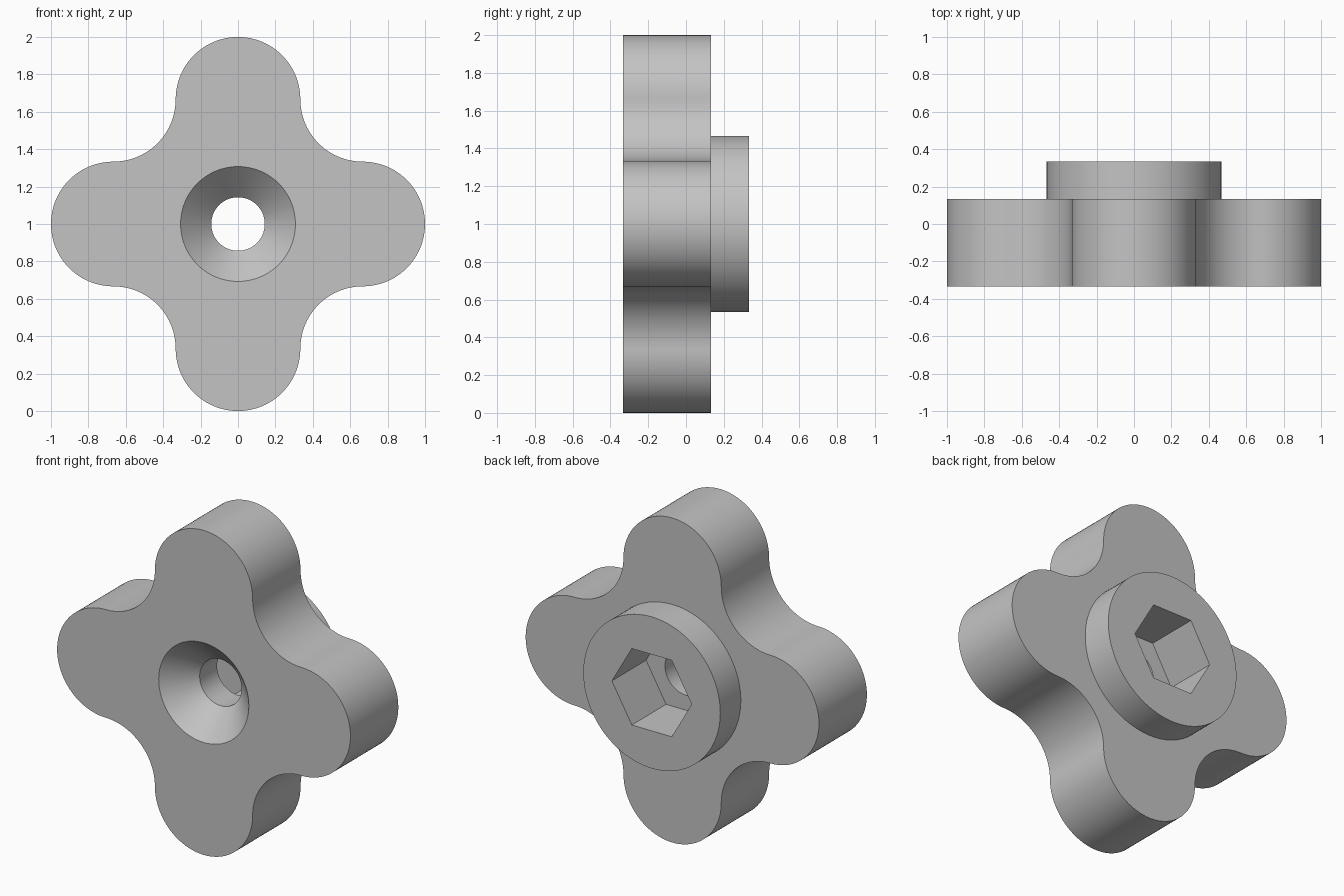
import bpy
import bmesh
from math import sin, cos, pi, radians
from mathutils import Matrix

cube = bpy.data.objects.get("Cube")
if cube:
    bpy.data.objects.remove(cube, do_unlink=True)

CENTRE_Z = 1.0
THIRD = 1 / 3           # radius of the lobes and of the hollows between them
FRONT, BODY_BACK, HUB_BACK = -THIRD, 0.133, THIRD

grey = bpy.data.materials.new("plain grey")
grey.use_nodes = True
colour = (0.55, 0.55, 0.55, 1)
grey.diffuse_color = colour
grey.node_tree.nodes["Principled BSDF"].inputs["Base Color"].default_value = colour


def add_object(name, bm):
    bmesh.ops.recalc_face_normals(bm, faces=bm.faces)
    mesh = bpy.data.meshes.new(name)
    bm.to_mesh(mesh)
    bm.free()
    mesh.materials.append(grey)
    obj = bpy.data.objects.new(name, mesh)
    bpy.context.collection.objects.link(obj)
    return obj


def prism(name, outline, y0, y1):
    """Extrude a closed (x, z) outline from y0 to y1."""
    bm = bmesh.new()
    face = bm.faces.new([bm.verts.new((x, y0, z + CENTRE_Z)) for x, z in outline])
    moved = bmesh.ops.extrude_face_region(bm, geom=[face])["geom"]
    verts = [v for v in moved if isinstance(v, bmesh.types.BMVert)]
    bmesh.ops.translate(bm, verts=verts, vec=(0, y1 - y0, 0))
    return add_object(name, bm)


def cone(name, r0, r1, y0, y1, sides=96):
    """Round or faceted solid along y, radius r0 at y0 and r1 at y1."""
    bm = bmesh.new()
    place = Matrix.Translation((0, (y0 + y1) / 2, CENTRE_Z)) @ Matrix.Rotation(-pi / 2, 4, "X")
    bmesh.ops.create_cone(bm, cap_ends=True, segments=sides, radius1=r0,
                          radius2=r1, depth=y1 - y0, matrix=place)
    return add_object(name, bm)


def combine(target, tool, operation):
    mod = target.modifiers.new(tool.name, "BOOLEAN")
    mod.operation = operation
    mod.solver = "EXACT"
    mod.object = tool
    bpy.context.view_layer.objects.active = target
    bpy.ops.object.modifier_apply(modifier=mod.name)
    bpy.data.objects.remove(tool, do_unlink=True)


# Four-lobed outline: a convex half circle, then a concave quarter, per lobe
outline = []
for quarter in range(4):
    turn = Matrix.Rotation(quarter * pi / 2, 2)
    arc = [(2 * THIRD + THIRD * cos(a), THIRD * sin(a))
           for a in (-pi / 2 + pi * i / 48 for i in range(48))]
    arc += [(2 * THIRD + THIRD * cos(a), 2 * THIRD + THIRD * sin(a))
            for a in (-pi / 2 - pi / 2 * i / 24 for i in range(24))]
    for point in arc:
        x, z = point
        outline.append((turn[0][0] * x + turn[0][1] * z, turn[1][0] * x + turn[1][1] * z))

knob = prism("lobed_knob", outline, FRONT, BODY_BACK)

# Round hub on the back
combine(knob, cone("hub", 0.467, 0.467, 0.05, HUB_BACK), "UNION")

# Hexagonal nut pocket, corners pointing left and right
hexagon = [(0.272 * cos(i * pi / 3), 0.272 * sin(i * pi / 3)) for i in range(6)]
combine(knob, prism("nut_pocket", hexagon, 0, 0.5), "DIFFERENCE")

# Through hole and the countersink at the front
combine(knob, cone("bolt_hole", 0.143, 0.143, -0.5, 0.2), "DIFFERENCE")
combine(knob, cone("countersink", 0.407, 0.143, FRONT - 0.1, -0.169), "DIFFERENCE")

# Smooth curved walls, crisp edges
bpy.ops.object.select_all(action="DESELECT")
knob.select_set(True)
bpy.context.view_layer.objects.active = knob
bpy.ops.object.shade_smooth_by_angle(angle=radians(25))
